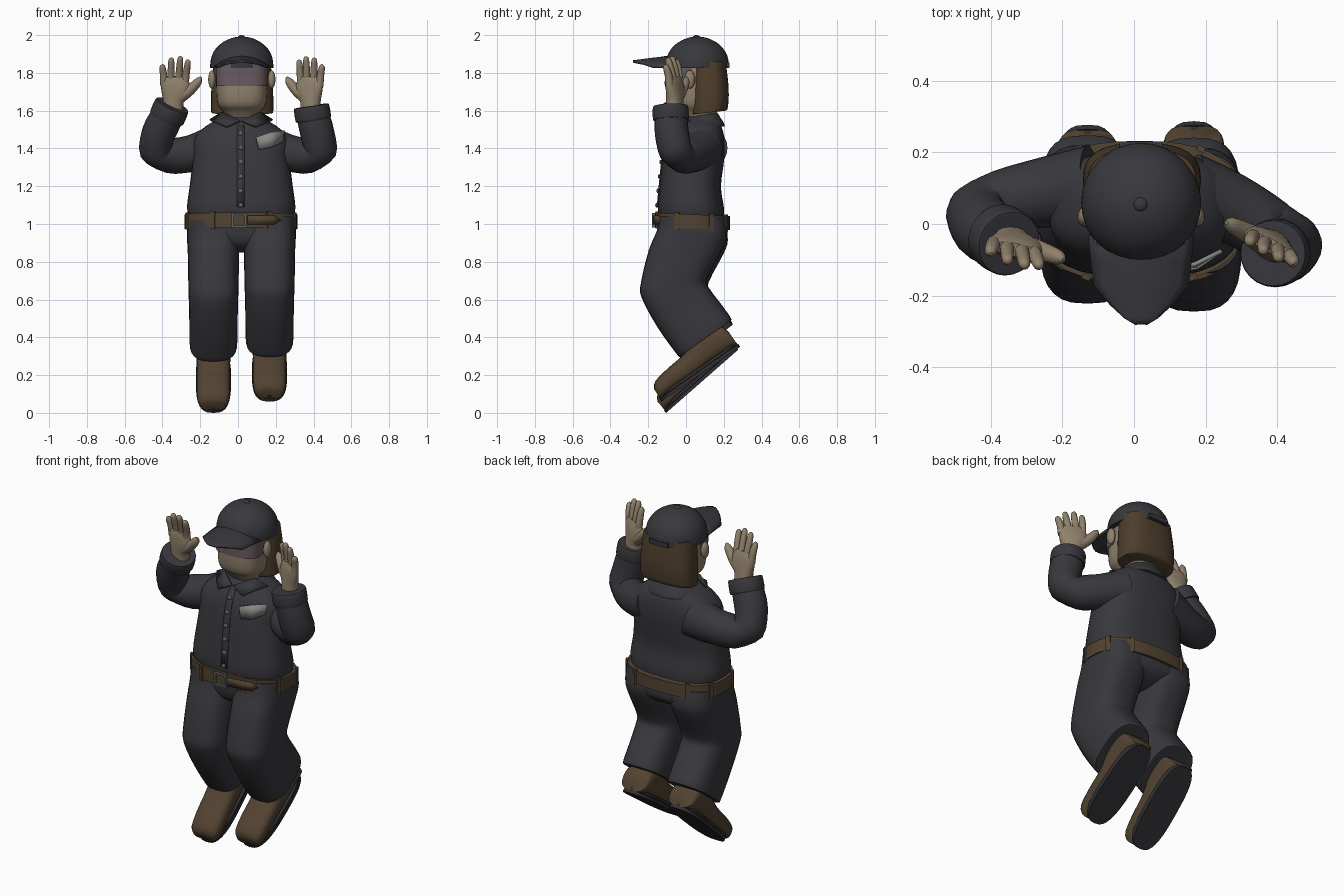
import bpy, bmesh, math
from mathutils import Vector as V

if "Cube" in bpy.data.objects:
    bpy.data.objects.remove(bpy.data.objects["Cube"])

COL = {"cloth": (.04, .04, .047), "leather": (.085, .056, .031), "skin": (.28, .22, .15),
       "hair": (.075, .048, .025), "sole": (.03, .03, .035), "paper": (.25, .25, .235),
       "metal": (.13, .13, .13), "shade": (.14, .105, .12)}
MATS = {}
for k, c in COL.items():
    MATS[k] = bpy.data.materials.new(k)
    MATS[k].diffuse_color = (*c, 1)


def finish(name, bm, col):
    bmesh.ops.recalc_face_normals(bm, faces=bm.faces)
    me = bpy.data.meshes.new(name)
    bm.to_mesh(me)
    bm.free()
    me.materials.append(MATS[col])
    ob = bpy.data.objects.new(name, me)
    bpy.context.collection.objects.link(ob)
    return ob


def loft(name, secs, col, n=28, p=2.0, steps=3):
    """Skin superellipse sections (centre, axis A, axis B), splined in between."""
    fine = []
    for i in range(len(secs) - 1):
        q = [secs[max(i - 1, 0)], secs[i], secs[i + 1], secs[min(i + 2, len(secs) - 1)]]
        for s in range(steps):
            t = s / steps
            fine.append([.5 * (2 * b + (c - a) * t + (2 * a - 5 * b + 4 * c - d) * t * t
                               + (3 * b - a - 3 * c + d) * t ** 3) for a, b, c, d in zip(*q)])
    fine.append(secs[-1])
    sp = lambda v: math.copysign(abs(v) ** (2 / p), v)
    bm = bmesh.new()
    rings = [[bm.verts.new(c + a * sp(math.cos(2 * math.pi * k / n)) + b * sp(math.sin(2 * math.pi * k / n)))
              for k in range(n)] for c, a, b in fine]
    for r, s in zip(rings, rings[1:]):
        for k in range(n):
            bm.faces.new((r[k], r[(k + 1) % n], s[(k + 1) % n], s[k]))
    bm.faces.new(rings[0])
    bm.faces.new(rings[-1])
    return finish(name, bm, col)


def sec(cx, fy, fz, by, bz, hw):
    """Section spanning a front and a back point in the side view."""
    f, b = V((cx, fy, fz)), V((cx, by, bz))
    return (f + b) / 2, (b - f) / 2, V((hw, 0, 0))


def tube(name, pts, radii, col, n=16):
    pts = [V(q) for q in pts]
    secs = []
    for i, q in enumerate(pts):
        t = (pts[min(i + 1, len(pts) - 1)] - pts[max(i - 1, 0)]).normalized()
        a = V((0, 1, 0))
        a = (a - t * a.dot(t)).normalized()
        secs.append((q, a * radii[i], t.cross(a) * radii[i]))
    return loft(name, secs, col, n)


def ball(name, loc, size, col):
    bm = bmesh.new()
    bmesh.ops.create_uvsphere(bm, u_segments=16, v_segments=10, radius=1)
    ob = finish(name, bm, col)
    ob.location, ob.scale = loc, size
    return ob


def box(name, loc, size, col, rz=0):
    bm = bmesh.new()
    bmesh.ops.create_cube(bm, size=1)
    ob = finish(name, bm, col)
    ob.location, ob.scale, ob.rotation_euler = loc, size, (0, 0, rz)
    return ob


def sheet(name, rows, col, thick):
    bm = bmesh.new()
    g = [[bm.verts.new(q) for q in r] for r in rows]
    for r, s in zip(g, g[1:]):
        for k in range(len(r) - 1):
            bm.faces.new((r[k], r[k + 1], s[k + 1], s[k]))
    ob = finish(name, bm, col)
    m = ob.modifiers.new("thickness", "SOLIDIFY")
    m.thickness, m.offset = thick, 0
    return ob


# Shirt body
FRONT = [(1.03, -.14), (1.09, -.15), (1.2, -.14), (1.35, -.125), (1.45, -.105), (1.52, -.07), (1.57, -.02)]
BACK = [.2, .2, .185, .203, .203, .185, .14]
WIDE = [.275, .287, .273, .255, .25, .185, .09]
loft("shirt", [sec(.017, f, z, b, z, w) for (z, f), b, w in zip(FRONT, BACK, WIDE)], "cloth", 36, 2.6)

# Button placket and buttons
sheet("placket", [[(x, f - .001, z) for x in (-.005, .035)] for z, f in FRONT[1:6]], "cloth", .008)
for i in range(6):
    z = 1.1 + i * .076
    f = next(a[1] + (b[1] - a[1]) * (z - a[0]) / (b[0] - a[0]) for a, b in zip(FRONT, FRONT[1:]) if z <= b[0])
    ball("button", (.015, f - .007, z), (.012, .007, .012), "metal")

# Chest pocket patch
sheet("pocket_patch", [[(.095, -.122, 1.46), (.17, -.112, 1.485), (.245, -.075, 1.495)],
                       [(.11, -.13, 1.395), (.175, -.12, 1.405), (.235, -.08, 1.435)]], "paper", .012)

# Collar: band and two front flaps
loft("collar_band", [sec(.017, -.05, 1.515, .205, 1.515, .15), sec(.017, -.045, 1.53, .2, 1.535, .145),
                     sec(.017, -.01, 1.56, .165, 1.59, .1)], "cloth", 28, 2.2)
for s in (-1, 1):
    fx = lambda d: .017 + s * d
    sheet("collar_flap", [[(fx(.165), .02, 1.55), (fx(.1), -.01, 1.59)],
                          [(fx(.08), -.1, 1.515), (fx(.005), -.075, 1.545)]], "cloth", .014)

# Sleeves and cuffs
R = [.12, .098, .09, .09, .09, .086]
tube("left_sleeve", [(-.12, .1, 1.405), (-.25, .088, 1.372), (-.37, .06, 1.36), (-.432, .03, 1.39),
                     (-.42, -.01, 1.48), (-.37, -.045, 1.58)], R, "cloth", 24)
tube("right_sleeve", [(.15, .08, 1.405), (.27, .045, 1.375), (.38, -.02, 1.36), (.432, -.055, 1.39),
                      (.42, -.075, 1.48), (.395, -.08, 1.58)], R, "cloth", 24)
for side, a, b in (("left", V((-.378, -.035, 1.56)), V((-.348, -.055, 1.63))),
                   ("right", V((.4, -.08, 1.55)), V((.388, -.082, 1.625)))):
    tube(side + "_cuff", [a, a.lerp(b, .1), a.lerp(b, .9), b], [.086, .095, .094, .084], "cloth", 24)

# Hands: palm, four fingers, thumb, in a wrist frame (s toward thumb, u up)
for side, o, s, u in (("left", V((-.345, -.045, 1.6)), V((.98, -.2, 0)), V((.08, -.15, 1))),
                      ("right", V((.385, -.06, 1.6)), V((-.87, .46, 0)), V((-.03, 0, 1)))):
    s.normalize()
    nrm = s.cross(u).normalized()
    at = lambda a, h: o + s * a + u * h + V((0, -.5 * max(0, h - .18) * abs(s.x), 0)) * .5
    loft(side + "_palm", [(at(a, h), s * w, nrm * d) for a, h, w, d in
                          ((0, 0, .055, .044), (0, .05, .056, .041), (.008, .1, .077, .037),
                           (.0, .15, .077, .029), (0, .18, .064, .018))], "skin", 18, 2.3)
    for a0, a1, h in ((-.057, -.075, .245), (-.02, -.03, .28), (.018, .018, .287), (.052, .06, .27)):
        tube(side + "_finger", [at(a0, .13), at((a0 + a1) / 2, .19), at(a1, h - .015), at(a1, h)],
             [.022, .02, .016, .004], "skin", 10)
    tube(side + "_thumb", [at(.03, .07), at(.085, .11), at(.125, .155), at(.138, .178)],
         [.034, .028, .021, .005], "skin", 12)

# Head, eye shade, hair and ears
loft("head", [sec(.02, .0, 1.52, .15, 1.52, .07), sec(.02, -.05, 1.595, .16, 1.58, .095),
              sec(.02, -.085, 1.63, .17, 1.63, .125), sec(.02, -.097, 1.7, .18, 1.7, .134),
              sec(.02, -.095, 1.86, .18, 1.86, .135)], "skin", 32, 2.8)
loft("eye_shade", [sec(.02, -.1, 1.73, .1, 1.73, .136), sec(.02, -.1, 1.85, .1, 1.85, .137)], "shade", 32, 2.8, 1)
loft("hair", [sec(.022, .03, 1.58, .21, 1.6, .163), sec(.022, .025, 1.6, .222, 1.62, .165),
              sec(.022, .022, 1.72, .226, 1.72, .163), sec(.022, .022, 1.86, .21, 1.86, .15)], "hair", 32, 2.6)
for s in (-1, 1):
    ball("ear", (.02 + s * .158, .02, 1.765), (.02, .028, .048), "skin")

# Cap: crown, button, brim, rear opening and strap
rings = [(1.825, 1.0)] + [(1.845 + .147 * math.sin(a), math.cos(a)) for a in (0, .3, .6, .9, 1.2, 1.4, 1.53)]
loft("cap_crown", [sec(.02, .06 - .167 * k, z, .06 + .167 * k, z, .167 * k) for z, k in rings], "cloth", 32, 2, 2)
ball("cap_button", (.018, .055, 1.988), (.02, .02, .012), "cloth")
sheet("cap_brim", [[(.02 + w * t, y, z - sag * t * t) for t in [i / 5 for i in range(-5, 6)]]
                   for y, w, z, sag in ((-.03, .145, 1.885, .055), (-.1, .138, 1.883, .052), (-.17, .13, 1.875, .045),
                                        (-.225, .085, 1.868, .02), (-.262, .045, 1.863, .008),
                                        (-.28, .015, 1.861, .002))], "cloth", .012)
ball("cap_opening", (.02, .205, 1.875), (.05, .018, .016), "hair")
box("cap_strap", (.02, .222, 1.842), (.12, .016, .026), "cloth")

# Trousers: hips and two bent legs
loft("trouser_hips", [sec(.017, -.14, 1.03, .205, 1.02, .275), sec(.017, -.14, .95, .22, .93, .278),
                      sec(.017, -.12, .89, .175, .88, .2), sec(.017, -.06, .85, .11, .85, .1)], "cloth", 36, 2.5)
LEG = [(-.138, 1.03, .2, 1.02, .138), (-.155, .95, .215, .93, .14), (-.197, .85, .195, .86, .136),
       (-.238, .68, .112, .7, .133), (-.236, .6, .125, .645, .131), (-.15, .44, .185, .565, .128),
       (-.05, .3, .238, .49, .127), (-.035, .285, .235, .475, .12)]
BOOT = [(.01, .08, .07), (.05, .14, .085), (.25, .17, .09), (.5, .125, .088), (.75, .11, .089),
        (.93, .092, .084), (.99, .06, .066)]
for side, cx, dy, dz, heel, toe in (("left", -.13, .022, -.012, V((0, .277, .335)), V((0, -.105, 0))),
                                    ("right", .167, 0, .012, V((0, .287, .35)), V((0, -.13, .06)))):
    loft(side + "_leg", [sec(cx, f + dy * min(i / 3, 1), fz + dz, b + dy * .3, bz + dz, w)
                         for i, (f, fz, b, bz, w) in enumerate(LEG)], "cloth", 28, 2.8)
    # Sock, boot upper and layered sole
    tube(side + "_sock", [(cx, .03, .56), (cx, .1, .38)], [.075, .07], "paper")
    t = (toe - heel).normalized()
    up = V((0, t.z, -t.y))
    ln = (toe - heel).length
    ox = V((cx, 0, 0))
    secs = []
    for f, h, w in BOOT:
        lo = heel + ox + t * ln * f + up * .015
        secs.append((lo + up * h / 2, up * h / 2, V((w, 0, 0))))
    loft(side + "_boot", secs, "leather", 24, 2.8)
    mid = (heel + toe) / 2 + ox
    for nm, h0, h1, k, col in (("sole", 0, .018, 1, "sole"), ("welt", .02, .034, .985, "sole")):
        loft(side + "_" + nm, [(mid + up * h, t * ln * .5 * k, V((.093 * k, 0, 0))) for h in (h0, h1)],
             col, 32, 2.9, 1)

# Belt, loops, buckle and pointed tail
loft("belt", [sec(.016, -.165, .982, .232, .967, .298), sec(.016, -.165, 1.06, .232, 1.042, .298)],
     "leather", 40, 2.5, 1)
for d in (25, 60, 120, 155, 200, 245, 295, 340):
    a = math.radians(d)
    e = lambda v: math.copysign(abs(v) ** .8, v)
    y = .034 + .197 * e(math.sin(a))
    box("belt_loop", (.016 + .297 * e(math.cos(a)), y, 1.013 - .04 * (y - .034)), (.016, .024, .09), "leather", a)
for x in (-.03, .04):
    box("buckle_side", (x, -.17, 1.02), (.01, .018, .07), "metal")
for z in (.987, 1.053):
    box("buckle_bar", (.005, -.17, z), (.08, .018, .009), "metal")
sheet("belt_tail", [[(.05, -.169, 1.045), (.13, -.161, 1.045), (.19, -.148, 1.045), (.225, -.136, 1.021)],
                    [(.05, -.169, .997), (.13, -.161, .997), (.19, -.148, .997), (.225, -.136, 1.019)]],
      "leather", .012)

# Smooth shading with sharp edges kept
for ob in bpy.data.objects:
    ob.select_set(True)
    bpy.context.view_layer.objects.active = ob
bpy.ops.object.shade_smooth_by_angle(angle=math.radians(40))

for m in bpy.data.materials:
    if m.users and not m.is_grease_pencil:
        m.use_nodes = True
        m.node_tree.nodes["Principled BSDF"].inputs["Base Color"].default_value = m.diffuse_color
